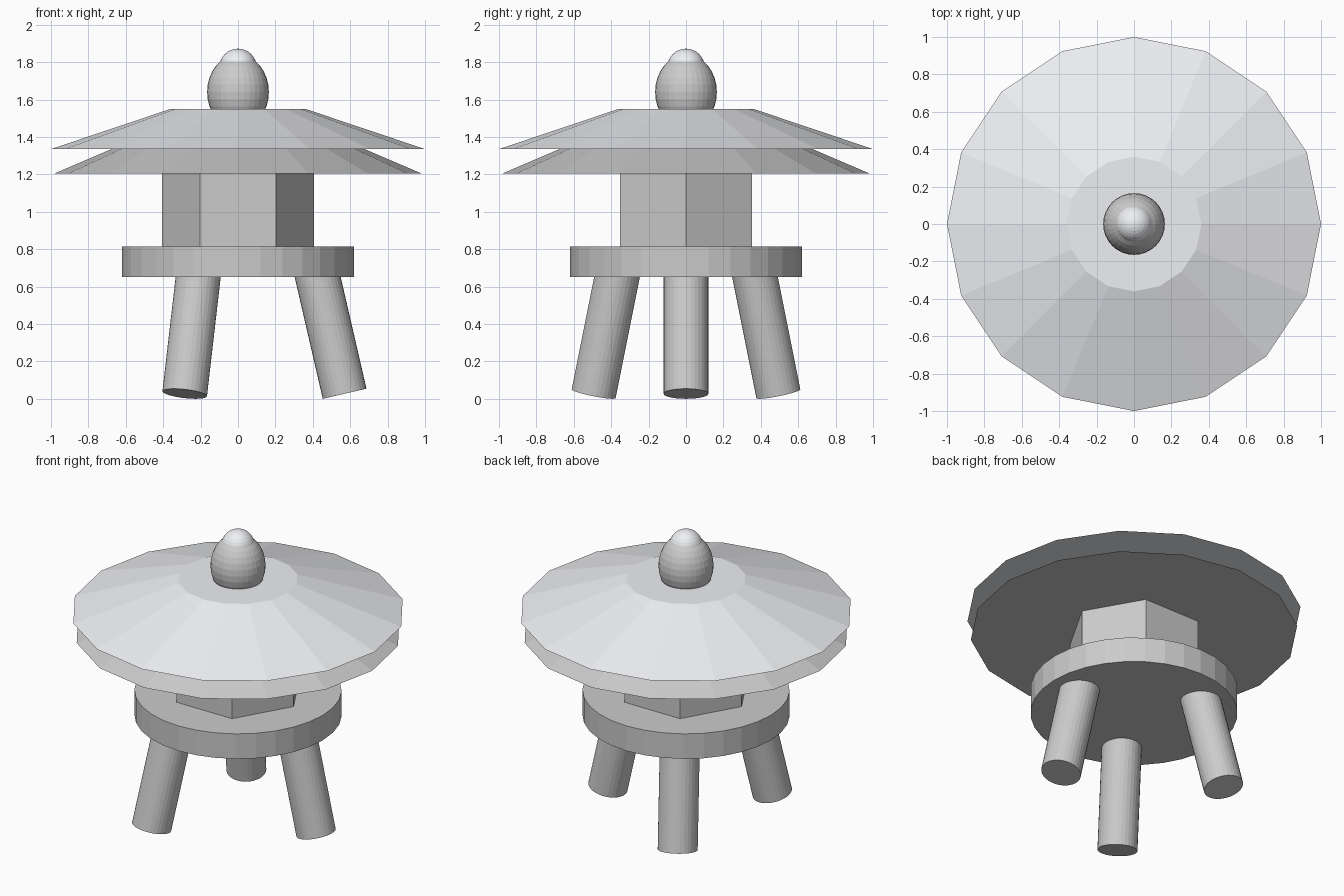
import bpy
from math import cos, sin, pi, radians
from mathutils import Vector

if "Cube" in bpy.data.objects:
    bpy.data.objects.remove(bpy.data.objects["Cube"])


def material(name, colour):
    m = bpy.data.materials.new(name)
    m.diffuse_color = (*colour, 1)
    m.use_nodes = True
    m.node_tree.nodes["Principled BSDF"].inputs["Base Color"].default_value = m.diffuse_color
    return m


stone = material("stone", (0.55, 0.55, 0.53))
snow = material("snow", (0.86, 0.87, 0.9))


def finish(name, mat):
    ob = bpy.context.object
    ob.name = name
    ob.data.materials.append(mat)
    return ob


def frustum(name, sides, r1, r2, z1, z2, mat, turn=0):
    """Upright prism or truncated cone with a vertex on the +x axis (plus turn)."""
    bpy.ops.mesh.primitive_cone_add(vertices=sides, radius1=r1, radius2=r2, depth=z2 - z1,
                                    location=(0, 0, (z1 + z2) / 2), rotation=(0, 0, turn))
    return finish(name, mat)


def ball(name, r, rz, z, mat):
    bpy.ops.mesh.primitive_uv_sphere_add(segments=32, ring_count=16, radius=1, location=(0, 0, z))
    ob = finish(name, mat)
    ob.scale = (r, r, rz)
    return ob


# Splayed legs, one pointing to +x
R, TILT, LENGTH = 0.12, radians(13), 0.72
for i in range(3):
    a = i * 2 * pi / 3
    out = Vector((cos(a), sin(a), 0))
    foot = out * 0.57 + Vector((0, 0, R * sin(TILT)))
    axis = Vector((0, 0, cos(TILT))) - out * sin(TILT)
    bpy.ops.mesh.primitive_cylinder_add(vertices=32, radius=R, depth=LENGTH,
                                        location=foot + axis * LENGTH / 2)
    leg = finish(f"leg_{i + 1}", stone)
    leg.rotation_euler = axis.to_track_quat('Z', 'Y').to_euler()

# Round platform and hexagonal light chamber
frustum("platform", 32, 0.62, 0.62, 0.65, 0.815, stone)
frustum("light_chamber", 6, 0.406, 0.406, 0.815, 1.21, stone, pi / 6)

# Roof with a snow layer on top
frustum("roof", 16, 0.98, 0.35, 1.205, 1.475, stone)
frustum("snow_layer", 16, 1.0, 0.36, 1.335, 1.55, snow)

# Finial with a snow cap
ball("finial", 0.165, 0.2, 1.64, stone)
ball("finial_snow", 0.1, 0.1, 1.772, snow)
